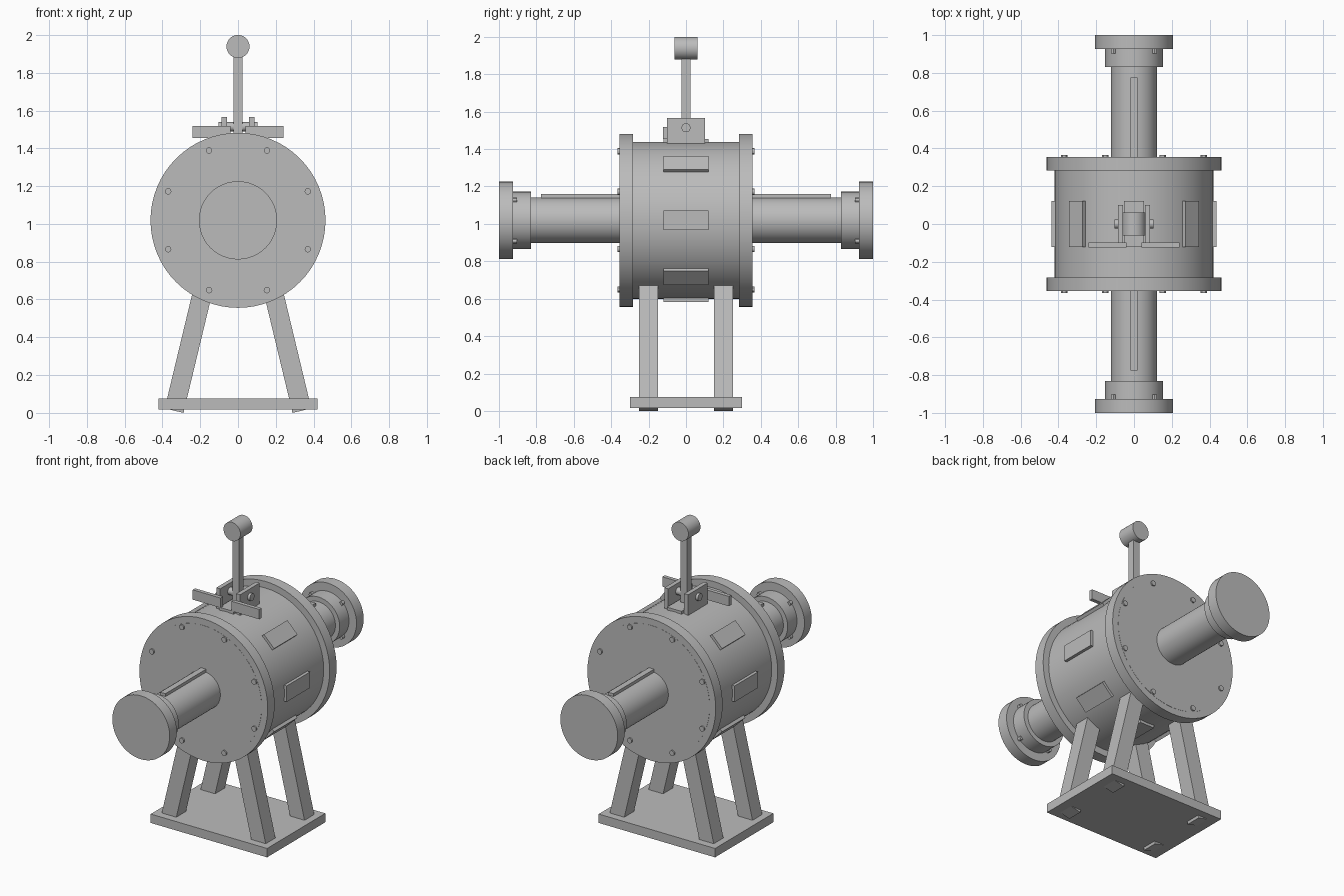
import bpy, math
from mathutils import Matrix, Vector

cube = bpy.data.objects.get("Cube")
if cube:
    bpy.data.objects.remove(cube, do_unlink=True)

GREY = (0.5, 0.5, 0.5, 1.0)
mat = bpy.data.materials.new("steel_grey")
mat.use_nodes = True
mat.diffuse_color = GREY
mat.node_tree.nodes["Principled BSDF"].inputs["Base Color"].default_value = GREY

AXIS = 1.019      # height of the drum axis
DRUM_R = 0.42
FACE = 0.355      # outer face of the drum flanges


def finish(name):
    ob = bpy.context.object
    ob.name = name
    ob.data.materials.append(mat)
    return ob


def box(name, lo, hi):
    """Axis-aligned box between two corners."""
    lo, hi = Vector(lo), Vector(hi)
    bpy.ops.mesh.primitive_cube_add(size=1)
    ob = finish(name)
    size = hi - lo
    ob.data.transform(Matrix.Translation((lo + hi) / 2) @ Matrix.Diagonal((*size, 1)))
    return ob


def rod(name, radius, start, end, sides=48):
    """Cylinder between two points."""
    start, end = Vector(start), Vector(end)
    way = end - start
    bpy.ops.mesh.primitive_cylinder_add(vertices=sides, radius=radius, depth=way.length)
    ob = finish(name)
    turn = way.to_track_quat('Z', 'Y').to_matrix().to_4x4()
    ob.data.transform(Matrix.Translation((start + end) / 2) @ turn)
    bpy.ops.object.shade_smooth_by_angle(angle=math.radians(30))
    return ob


def ring_points(radius, count, offset):
    """Points around the drum axis as x, z pairs."""
    for i in range(count):
        a = math.radians(offset) + math.tau * i / count
        yield radius * math.cos(a), AXIS + radius * math.sin(a)


# Drum, closed just proud of its flanges
rod("drum", DRUM_R, (0, -FACE - 0.001, AXIS), (0, FACE + 0.001, AXIS), 64)

for side, s in (("front", -1), ("back", 1)):
    # Drum flange and its bolts
    rod(side + "_drum_flange", 0.463, (0, s * 0.284, AXIS), (0, s * FACE, AXIS), 64)
    for x, z in ring_points(0.4, 8, 22.5):
        rod(side + "_drum_bolt", 0.017, (x, s * 0.34, z), (x, s * 0.365, z), 12)

    # Shaft with key, collar and end flange
    rod(side + "_shaft", 0.122, (0, s * 0.34, AXIS), (0, s * 0.95, AXIS))
    y0, y1 = sorted((s * 0.345, s * 0.775))
    box(side + "_shaft_key", (-0.019, y0, 1.12), (0.019, y1, 1.159))
    rod(side + "_collar", 0.153, (0, s * 0.83, AXIS), (0, s * 0.94, AXIS))
    rod(side + "_end_flange", 0.207, (0, s * 0.926, AXIS), (0, s, AXIS))
    for x, z in ring_points(0.155, 4, 45):
        rod(side + "_end_bolt", 0.013, (x, s * 0.903, z), (x, s * 0.935, z), 12)

# Raised pads around the drum
for i in range(8):
    pad = box("drum_pad", (0.40, -0.121, -0.052), (0.436, 0.121, 0.052))
    pad.data.transform(Matrix.Translation((0, 0, AXIS))
                       @ Matrix.Rotation(math.tau * i / 8, 4, 'Y'))

# Stand: base plate and four splayed legs
box("base_plate", (-0.42, -0.3, 0.017), (0.42, 0.3, 0.075))
for sx in (-1, 1):
    for sy in (-1, 1):
        leg = box("stand_leg", (-0.051, -0.05, 0), (0.051, 0.05, 0.74))
        leg.data.transform(Matrix.Translation((sx * 0.338, sy * 0.2, 0.012))
                           @ Matrix.Rotation(math.radians(-13.5 * sx), 4, 'Y'))

# Lever bracket: two cheeks with front tabs
for side, s in (("right", -1), ("left", 1)):
    x0, x1 = sorted((s * 0.058, s * 0.086))
    box(side + "_bracket_cheek", (x0, -0.101, 1.42), (x1, 0.101, 1.565))
    x0, x1 = sorted((s * 0.04, s * 0.24))
    box(side + "_bracket_tab", (x0, -0.124, 1.455), (x1, -0.099, 1.519))

# Pivot pin, lever and grip
rod("pivot_pin", 0.024, (-0.102, 0, 1.514), (0.102, 0, 1.514), 24)
box("lever_bar", (-0.024, -0.024, 1.46), (0.024, 0.024, 1.92))
rod("lever_grip", 0.061, (0, -0.062, 1.939), (0, 0.062, 1.939), 32)
